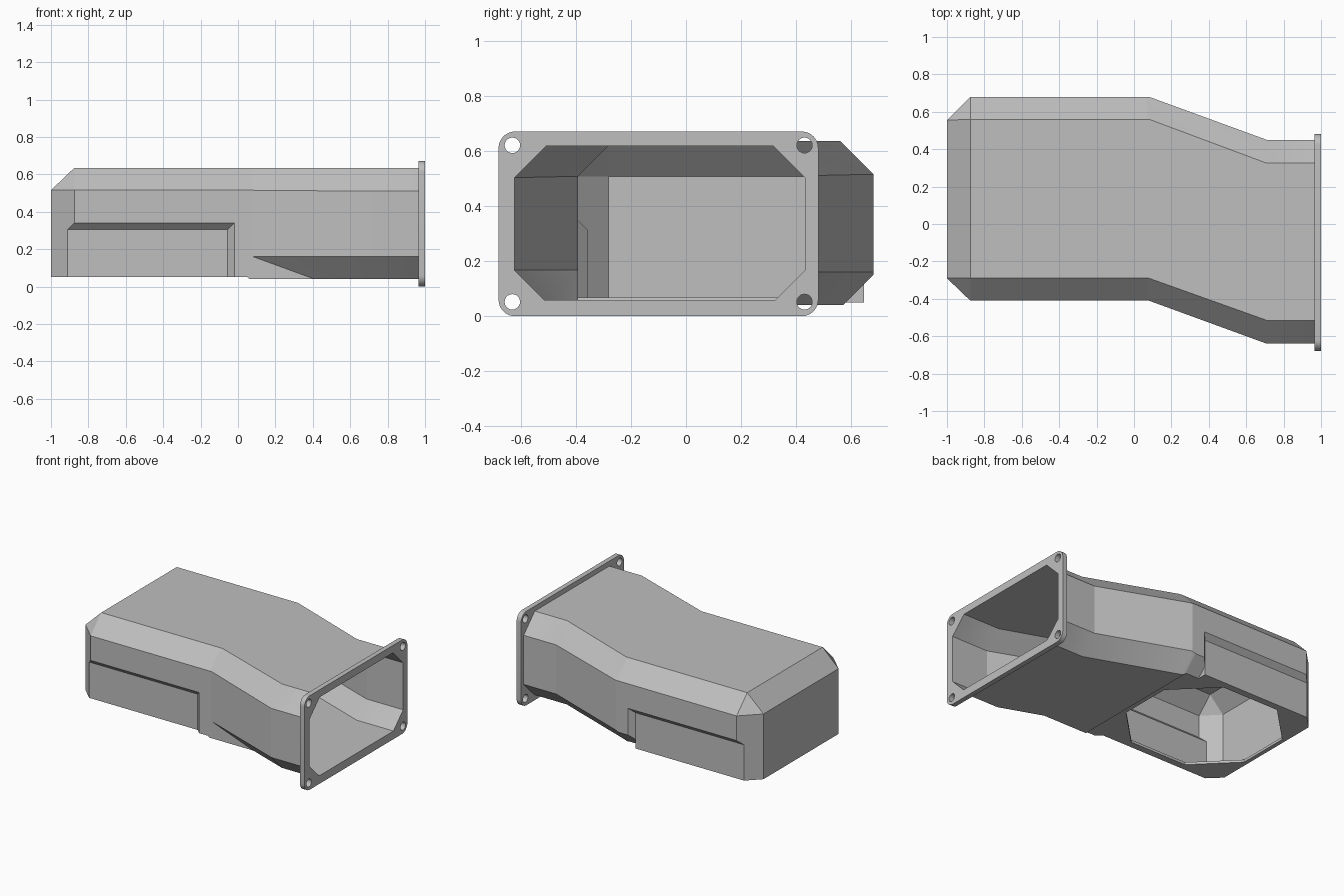
import bpy, bmesh, math
from mathutils import Vector

cube = bpy.data.objects.get("Cube")
if cube:
    bpy.data.objects.remove(cube, do_unlink=True)

grey = bpy.data.materials.new("plain_grey")
grey.use_nodes = True
COLOUR = (0.52, 0.52, 0.52, 1)
grey.diffuse_color = COLOUR
grey.node_tree.nodes["Principled BSDF"].inputs["Base Color"].default_value = COLOUR

WALL = 0.018      # shell thickness
MID_Y = 0.135     # centre line of the wide hood


def loft(name, rings):
    """Closed solid through a list of equal-length point rings."""
    bm = bmesh.new()
    loops = [[bm.verts.new(p) for p in ring] for ring in rings]
    n = len(loops[0])
    for a, b in zip(loops, loops[1:]):
        for i in range(n):
            j = (i + 1) % n
            bm.faces.new((a[i], a[j], b[j], b[i]))
    bm.faces.new(loops[0])
    bm.faces.new(loops[-1])
    bmesh.ops.remove_doubles(bm, verts=bm.verts, dist=1e-5)
    bmesh.ops.recalc_face_normals(bm, faces=bm.faces)
    mesh = bpy.data.meshes.new(name)
    bm.to_mesh(mesh)
    bm.free()
    mesh.materials.append(grey)
    obj = bpy.data.objects.new(name, mesh)
    bpy.context.collection.objects.link(obj)
    return obj


def boolean(obj, other, operation, keep=False):
    mod = obj.modifiers.new("cut", 'BOOLEAN')
    mod.operation, mod.solver, mod.object = operation, 'EXACT', other
    bpy.context.view_layer.objects.active = obj
    bpy.ops.object.modifier_apply(modifier=mod.name)
    if not keep:
        bpy.data.objects.remove(other, do_unlink=True)


def section(x, y0, y1, z0, z1, top, bottom, t=0.0):
    """Rectangle in the YZ plane with bevelled corners, inset by t."""
    y0, y1, z0, z1 = y0 + t, y1 - t, z0 + t, z1 - t
    top, bottom = (max(c - 0.586 * t, 0) for c in (top, bottom))
    pts = [(y0 + bottom, z0), (y1 - bottom, z0), (y1, z0 + bottom), (y1, z1 - top),
           (y1 - top, z1), (y0 + top, z1), (y0, z1 - top), (y0, z0 + bottom)]
    return [Vector((x, y, z)) for y, z in pts]


def recess(side, t):
    """Side recess with sloped top and end; side -1 is front, +1 is back."""
    rings = []
    for depth in (-0.06, 0.035):
        y = MID_Y + side * (0.545 - depth - t)
        x1, z1 = -0.02 - depth + 0.414 * t, 0.34 - depth + 0.414 * t
        rings.append([(-1.2, y, -0.1), (x1, y, -0.1), (x1, y, z1), (-1.2, y, z1)])
    return loft("recess", rings)


def body(name, t, end):
    """Hood, sideways-shifting duct and floor corner, all inset by t."""
    hood = loft(name, [
        section(-1, -0.29 - 0.6 * t, 0.555 + 0.6 * t, 0.05, 0.515 + 0.6 * t, 0, 0, t)
        if not t else section(-1 + t, -0.30, 0.565, 0.05, 0.525, 0, 0, t),
        section(-0.875, -0.41, 0.68, 0.05, 0.635, 0.12, 0, t),
        section(-0.055 - t, -0.41, 0.68, 0.05, 0.635, 0.12, 0, t)])
    duct = loft("duct", [
        section(-0.2, -0.41, 0.68, 0.05, 0.635, 0.12, 0.10, t),
        section(0.05, -0.41, 0.68, 0.05, 0.635, 0.12, 0.10, t),
        section(0.06, -0.41, 0.68, 0.04, 0.635, 0.12, 0.11, t),
        section(0.08, -0.41, 0.68, 0.04, 0.635, 0.12, 0.12, t),
        section(0.71, -0.64, 0.45, 0.04, 0.635, 0.125, 0.12, t),
        section(end, -0.64, 0.45, 0.04, 0.635, 0.125, 0.12, t)])
    corner = loft("floor_corner", [
        section(x, -0.41, 0.3, z, 0.25, 0, 0, t)
        for x, z in ((-0.2, 0.05), (0.05, 0.05), (0.06, 0.04), (0.42, 0.04))])
    boolean(hood, duct, 'UNION')
    boolean(hood, corner, 'UNION')
    for side in (-1, 1):
        boolean(hood, recess(side, t), 'DIFFERENCE')
    return hood


# Hollow duct shell
shell = body("duct_shell", 0, 0.965)
cavity = body("cavity", WALL, 1.1)
boolean(shell, cavity, 'DIFFERENCE', keep=True)

# Eight-sided opening in the underside of the hood
cx, hx, hy, cut = -0.475, 0.495, 0.46, 0.27
plan = []
for sx, sy in ((1, 1), (-1, 1), (-1, -1), (1, -1)):
    pair = [(cx + sx * hx, MID_Y + sy * (hy - cut)), (cx + sx * (hx - cut), MID_Y + sy * hy)]
    plan += pair if sx * sy > 0 else pair[::-1]
opening = loft("opening", [[(x, y, z) for x, y in plan] for z in (-0.05, 0.1)])
boolean(shell, opening, 'DIFFERENCE')


def disc(y, z, r, start=0.0, turn=math.tau, steps=24):
    return [(y + r * math.cos(start + turn * i / steps),
             z + r * math.sin(start + turn * i / steps)) for i in range(steps)]


# Mounting flange with rounded corners and four screw holes
outline = []
for k, (y, z) in enumerate(((0.42, 0.61), (-0.62, 0.61), (-0.62, 0.06), (0.42, 0.06))):
    quarter = disc(y, z, 0.06, k * math.pi / 2, math.pi / 2, 8)
    outline += quarter + disc(y, z, 0.06, (k + 1) * math.pi / 2, 0, 1)
flange = loft("mounting_flange", [[(x, y, z) for y, z in outline] for x in (0.965, 1.0)])
boolean(flange, cavity, 'DIFFERENCE')
for y in (-0.63, 0.43):
    for z in (0.052, 0.62):
        hole = loft("hole", [[(x, a, b) for a, b in disc(y, z, 0.028)] for x in (0.9, 1.1)])
        boolean(flange, hole, 'DIFFERENCE')

# Flat panels with smooth rounded edges
for obj in (shell, flange):
    bpy.ops.object.select_all(action='DESELECT')
    obj.select_set(True)
    bpy.context.view_layer.objects.active = obj
    bpy.ops.object.shade_smooth_by_angle(angle=math.radians(20))
